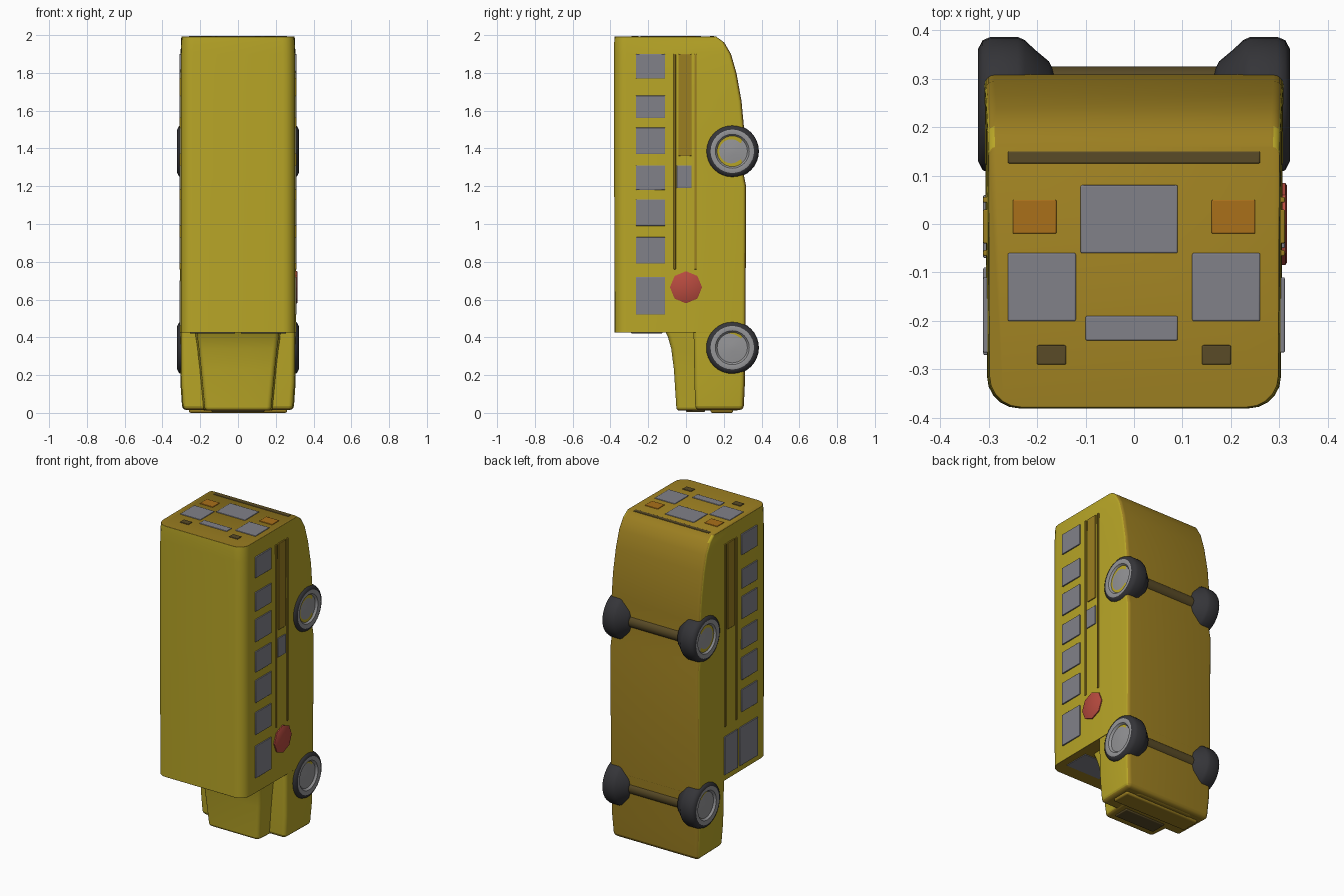
import bpy, bmesh, math
from mathutils import Vector

if "Cube" in bpy.data.objects:
    bpy.data.objects.remove(bpy.data.objects["Cube"])


def material(name, r, g, b):
    m = bpy.data.materials.new(name)
    m.diffuse_color = (r, g, b, 1)
    m.use_nodes = True
    m.node_tree.nodes["Principled BSDF"].inputs["Base Color"].default_value = m.diffuse_color
    return m


YELLOW = material("yellow_paint", 0.48, 0.38, 0.02)
OCHRE = material("dull_ochre", 0.33, 0.21, 0.015)
GLASS = material("grey_glass", 0.22, 0.22, 0.25)
DARK = material("dark_trim", 0.10, 0.07, 0.02)
TYRE = material("tyre_rubber", 0.035, 0.035, 0.04)
HUB = material("hub_metal", 0.30, 0.30, 0.31)
RED = material("red_sign", 0.48, 0.07, 0.05)
AMBER = material("amber_lamp", 0.40, 0.16, 0.01)


def finish(name, bm, mats, bevel=0.0, angle=40):
    bmesh.ops.recalc_face_normals(bm, faces=bm.faces)
    mesh = bpy.data.meshes.new(name)
    bm.to_mesh(mesh)
    bm.free()
    for m in mats:
        mesh.materials.append(m)
    ob = bpy.data.objects.new(name, mesh)
    bpy.context.collection.objects.link(ob)
    if bevel:
        mod = ob.modifiers.new("soft_edges", 'BEVEL')
        mod.width, mod.segments = bevel, 3
        mod.limit_method, mod.angle_limit = 'ANGLE', math.radians(40)
    bpy.context.view_layer.objects.active = ob
    ob.select_set(True)
    bpy.ops.object.shade_smooth_by_angle(angle=math.radians(angle))
    ob.select_set(False)
    return ob


def section(z, y0, y1, w0, w1, r0, r1, steps=5):
    """Rounded trapezium: half-width w0 and radius r0 at y0, w1 and r1 at y1."""
    pts = []
    for sx, y, sy, w, r, start in ((1, y1, -1, w1, r1, 0), (-1, y1, -1, w1, r1, 90),
                                   (-1, y0, 1, w0, r0, 180), (1, y0, 1, w0, r0, 270)):
        for i in range(steps + 1):
            a = math.radians(start + 90 * i / steps)
            pts.append(Vector((sx * (w - r) + r * math.cos(a), y + sy * r + r * math.sin(a), z)))
    return pts


def loft(name, sections, bevel):
    bm = bmesh.new()
    rings = [[bm.verts.new(p) for p in section(*s)] for s in sections]
    n = len(rings[0])
    for a, b in zip(rings, rings[1:]):
        for i in range(n):
            bm.faces.new((a[i], a[(i + 1) % n], b[(i + 1) % n], b[i]))
    bm.faces.new(rings[0])
    bm.faces.new(rings[-1])
    bm.normal_update()
    bmesh.ops.recalc_face_normals(bm, faces=bm.faces)
    # underside and end faces are duller
    for f in bm.faces:
        f.material_index = int(f.normal.y > 0.6 or abs(f.normal.z) > 0.8)
    return finish(name, bm, (YELLOW, OCHRE), bevel)


def box(name, lo, hi, mat, bevel=0.0):
    bm = bmesh.new()
    bmesh.ops.create_cube(bm, size=1)
    for v in bm.verts:
        v.co = Vector([l + (c + 0.5) * (h - l) for c, l, h in zip(v.co, lo, hi)])
    return finish(name, bm, (mat,), bevel)


def side_panel(name, side, y0, y1, z0, z1, mat):
    xs = sorted((side * 0.28, side * 0.311))
    return box(name, (xs[0], y0, z0), (xs[1], y1, z1), mat, 0.003)


def revolve_x(name, profile, side, y, z, mats, hub_from, n=32):
    bm = bmesh.new()
    rings = []
    for x, r in profile:
        rings.append([bm.verts.new((side * x, y + r * math.cos(2 * math.pi * i / n),
                                    z + r * math.sin(2 * math.pi * i / n))) for i in range(n)])
    for k, (a, b) in enumerate(zip(rings, rings[1:])):
        for i in range(n):
            f = bm.faces.new((a[i], a[(i + 1) % n], b[(i + 1) % n], b[i]))
            f.material_index = int(k >= hub_from)
    bm.faces.new(rings[0])
    bm.faces.new(rings[-1]).material_index = int(len(mats) > 1)
    return finish(name, bm, mats)


# passenger cabin, roof towards -y, tail at the top
loft("cabin", [(0.425, -0.378, 0.315, 0.303, 0.308, 0.065, 0.02),
               (1.20, -0.380, 0.318, 0.303, 0.308, 0.065, 0.02),
               (1.25, -0.380, 0.308, 0.303, 0.308, 0.065, 0.02),
               (1.50, -0.380, 0.308, 0.303, 0.308, 0.065, 0.02),
               (1.65, -0.380, 0.294, 0.303, 0.308, 0.065, 0.02),
               (1.80, -0.380, 0.267, 0.303, 0.306, 0.065, 0.02),
               (1.90, -0.380, 0.238, 0.302, 0.304, 0.065, 0.02),
               (1.96, -0.380, 0.203, 0.300, 0.302, 0.065, 0.02),
               (1.992, -0.378, 0.16, 0.298, 0.300, 0.065, 0.02)], 0.014)

# tapered engine hood
loft("hood", [(0.012, -0.05, 0.28, 0.175, 0.20, 0.025, 0.02),
              (0.23, -0.064, 0.28, 0.195, 0.22, 0.025, 0.02),
              (0.34, -0.078, 0.28, 0.207, 0.23, 0.025, 0.02),
              (0.40, -0.095, 0.28, 0.215, 0.24, 0.025, 0.02),
              (0.45, -0.12, 0.28, 0.220, 0.24, 0.025, 0.02)], 0.016)

# fenders running out either side of the hood
loft("front_fenders", [(0.015, 0.05, 0.305, 0.290, 0.295, 0.025, 0.025),
                       (0.16, 0.045, 0.312, 0.300, 0.305, 0.025, 0.025),
                       (0.45, 0.040, 0.315, 0.303, 0.308, 0.025, 0.025)], 0.022)
box("front_grille", (-0.14, 0.0, 0.004), (0.14, 0.10, 0.05), DARK, 0.006)
box("front_bumper", (-0.26, 0.13, 0.0), (0.26, 0.25, 0.06), OCHRE, 0.01)

# wheels with recessed hubs, plus axles
wheel = [(0.165, 0.07), (0.175, 0.09), (0.205, 0.115), (0.225, 0.134), (0.24, 0.141),
         (0.295, 0.141), (0.312, 0.134), (0.322, 0.115), (0.318, 0.09), (0.306, 0.08), (0.312, 0.02)]
for place, z in (("front", 0.345), ("rear", 1.385)):
    for word, side in (("right", 1), ("left", -1)):
        revolve_x(f"{place}_{word}_wheel", wheel, side, 0.245, z, (TYRE, HUB), 7)
    revolve_x(place + "_axle", [(-0.2, 0.04), (0.2, 0.04)], 1, 0.285, z, (DARK,), 9, 16)

# side windows
windows = [(0.52, 0.72), (0.79, 0.93), (0.99, 1.13), (1.18, 1.31),
           (1.37, 1.51), (1.56, 1.68), (1.77, 1.90)]
for word, side in (("right", 1), ("left", -1)):
    for i, (z0, z1) in enumerate(windows):
        if side > 0 or i > 0:
            side_panel(f"{word}_window_{i + 1}", side, -0.265, -0.11, z0, z1, GLASS)
    for y in (-0.06, 0.05):
        side_panel(word + "_rub_rail", side, y - 0.006, y + 0.006, 0.76, 1.90, OCHRE)
    side_panel(word + "_side_band", side, -0.04, 0.03, 1.36, 1.90, OCHRE)
side_panel("side_hatch", 1, -0.05, 0.03, 1.19, 1.31, GLASS)

# entry door glass on the left, round stop sign on the right
for y0, y1 in ((-0.27, -0.09), (-0.07, 0.06)):
    side_panel("entry_door_glass", -1, y0, y1, 0.46, 0.70, GLASS)
revolve_x("stop_sign", [(0.29, 0.085), (0.312, 0.085), (0.315, 0.08)], 1, 0.0, 0.665, (RED,), 9, 8)

# windscreen in the step above the hood
for side in (-1, 1):
    xs = sorted((side * 0.015, side * 0.255))
    box("windscreen_pane", (xs[0], -0.29, 0.421), (xs[1], -0.125, 0.45), GLASS, 0.003)

# tail: windows, lamps and dark lower groove band
box("tail_door_window", (-0.11, -0.06, 1.97), (0.09, 0.08, 1.996), GLASS, 0.003)
box("tail_door_lower_window", (-0.10, -0.24, 1.97), (0.09, -0.19, 1.996), GLASS, 0.003)
box("tail_band", (-0.26, 0.125, 1.95), (0.26, 0.15, 1.995), DARK, 0.003)
for side in (-1, 1):
    for name, x0, x1, y0, y1, mat in (("tail_window", 0.12, 0.26, -0.20, -0.06, GLASS),
                                      ("tail_lamp", 0.16, 0.25, -0.02, 0.05, AMBER),
                                      ("tail_upper_lamp", 0.14, 0.20, -0.29, -0.25, DARK)):
        xs = sorted((side * x0, side * x1))
        box(name, (xs[0], y0, 1.97), (xs[1], y1, 1.996), mat, 0.003)
